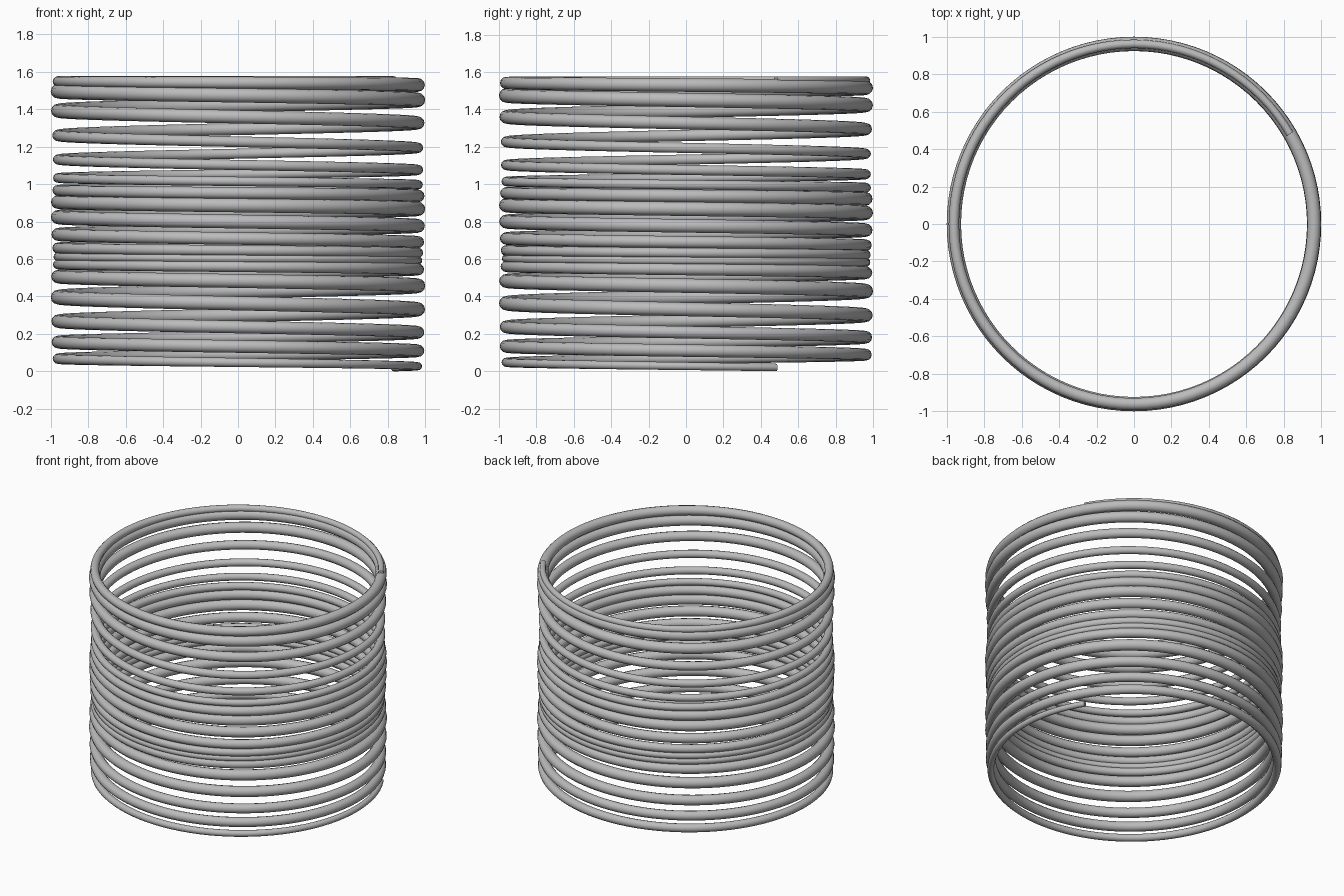
import bpy
from math import cos, sin, pi, radians

cube = bpy.data.objects.get("Cube")
if cube:
    bpy.data.objects.remove(cube, do_unlink=True)

TURNS = 18
STEPS = 96           # path points per turn
COIL_RADIUS = 0.962
START = radians(30)

# Height and wire radius once per turn; the first and last are run-outs
heights = [-0.055, 0.027, 0.11, 0.208, 0.331, 0.457, 0.545, 0.592, 0.633, 0.69,
           0.777, 0.868, 0.937, 0.997, 1.076, 1.194, 1.327, 1.45, 1.53, 1.558, 1.56]
radii = [0.01, 0.021, 0.033, 0.033, 0.037, 0.038, 0.032, 0.022, 0.027, 0.032,
         0.036, 0.038, 0.034, 0.025, 0.027, 0.027, 0.034, 0.038, 0.036, 0.019, 0.015]


def smooth(values, t):
    """Catmull-Rom interpolation of evenly spaced values."""
    i = min(int(t), len(values) - 2)
    f = t - i
    a, b, c, d = (values[max(0, min(len(values) - 1, i + k))] for k in (-1, 0, 1, 2))
    return b + f / 2 * (c - a + f * (2*a - 5*b + 4*c - d + f * (3 * (b - c) + d - a)))


# Wire path: a helix with uneven pitch and thickness
curve = bpy.data.curves.new("spring_coil", "CURVE")
curve.dimensions = "3D"
curve.bevel_depth = 1.0
curve.bevel_resolution = 4
curve.use_fill_caps = True
curve.twist_mode = "Z_UP"
spline = curve.splines.new("POLY")
spline.points.add(TURNS * STEPS)
for n, point in enumerate(spline.points):
    turn = n / STEPS
    angle = START - 2 * pi * turn
    knot = turn + 1 - START / (2 * pi)
    point.co = (COIL_RADIUS * cos(angle), COIL_RADIUS * sin(angle),
                smooth(heights, knot), 1)
    point.radius = smooth(radii, knot)

coil = bpy.data.objects.new("spring_coil", curve)
bpy.context.collection.objects.link(coil)

# Grey metal
grey = bpy.data.materials.new("grey_metal")
grey.use_nodes = True
colour = (0.5, 0.5, 0.5, 1)
grey.diffuse_color = colour
grey.node_tree.nodes["Principled BSDF"].inputs["Base Color"].default_value = colour
curve.materials.append(grey)

# Turn the wire into a smooth mesh with crisp end caps
bpy.ops.object.select_all(action="DESELECT")
coil.select_set(True)
bpy.context.view_layer.objects.active = coil
bpy.ops.object.convert(target="MESH")
bpy.ops.object.shade_smooth_by_angle(angle=radians(40))
